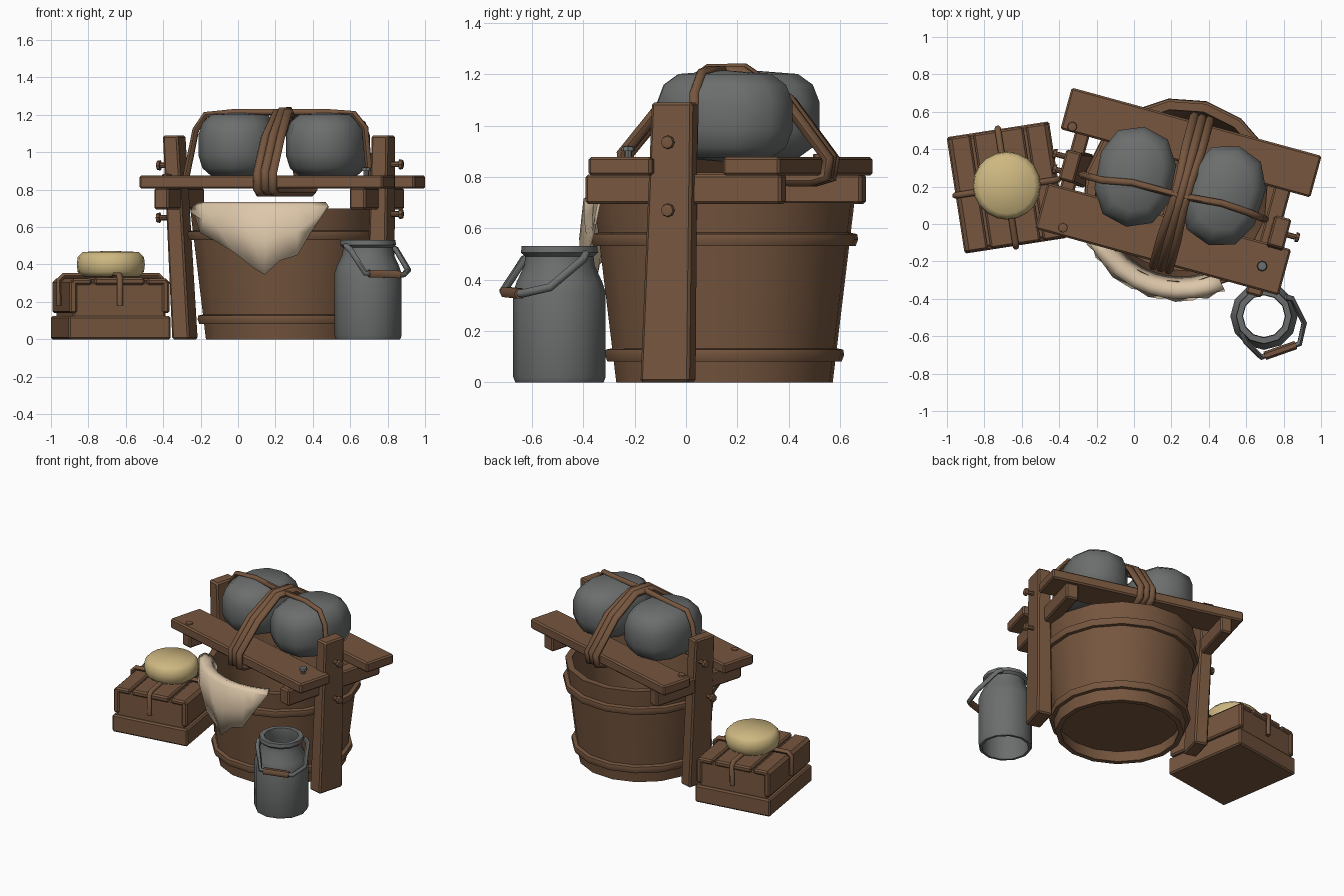
import bpy, bmesh, math
from mathutils import Matrix, Vector

if "Cube" in bpy.data.objects:
    bpy.data.objects.remove(bpy.data.objects["Cube"])


def material(name, rgb):
    m = bpy.data.materials.new(name)
    m.diffuse_color = (*rgb, 1)
    m.use_nodes = True
    m.node_tree.nodes["Principled BSDF"].inputs["Base Color"].default_value = m.diffuse_color
    return m


WOOD = material("brown wood", (0.18, 0.093, 0.049))
GREY = material("grey", (0.15, 0.155, 0.155))
CLOTH = material("cream cloth", (0.72, 0.57, 0.40))
CHEESE = material("pale yellow", (0.62, 0.48, 0.22))

# Local frames: the turned bucket group and the turned crate
BUCKET = Matrix.Translation((0.25, 0.15, 0)) @ Matrix.Rotation(math.radians(-15.3), 4, 'Z')
CRATE = Matrix.Translation((-0.68, 0.195, 0)) @ Matrix.Rotation(math.radians(8.8), 4, 'Z')
WORLD = Matrix.Identity(4)


def finish(name, mesh, mat, frame, angle=40):
    mesh.materials.clear()
    mesh.materials.append(mat)
    ob = bpy.data.objects.new(name, mesh)
    bpy.context.collection.objects.link(ob)
    ob.matrix_world = frame
    bpy.ops.object.select_all(action='DESELECT')
    ob.select_set(True)
    bpy.context.view_layer.objects.active = ob
    bpy.ops.object.shade_smooth_by_angle(angle=math.radians(angle))
    return ob


def from_bm(name, bm, mat, frame, angle=40):
    bmesh.ops.recalc_face_normals(bm, faces=bm.faces)
    me = bpy.data.meshes.new(name)
    bm.to_mesh(me)
    bm.free()
    return finish(name, me, mat, frame, angle)


def box(name, lo, hi, mat, frame, foot=(0, 0), flare=1.0, bevel=0.01):
    """Box between two corners; its lower end may be shifted and flared."""
    bm = bmesh.new()
    bmesh.ops.create_cube(bm, size=1)
    lo, hi = Vector(lo), Vector(hi)
    mid, size = (lo + hi) / 2, hi - lo
    for v in bm.verts:
        low = v.co.z < 0
        s = flare if low else 1
        v.co = Vector((v.co.x * size.x * s, v.co.y * size.y * s, v.co.z * size.z)) + mid
        if low:
            v.co.x += foot[0]
            v.co.y += foot[1]
    bmesh.ops.bevel(bm, geom=bm.edges[:], offset=bevel, segments=1, affect='EDGES')
    return from_bm(name, bm, mat, frame, 25)


def lathe(name, profile, sides, mat, frame, closed=False, angle=40):
    """Spin (radius, z) points round the z axis."""
    bm = bmesh.new()
    rings = [[bm.verts.new((r * math.cos(2 * math.pi * i / sides),
                            r * math.sin(2 * math.pi * i / sides), z))
              for i in range(sides)] for r, z in profile]
    pairs = list(zip(rings, rings[1:])) + ([(rings[-1], rings[0])] if closed else [])
    for a, b in pairs:
        for i in range(sides):
            j = (i + 1) % sides
            bm.faces.new((a[i], a[j], b[j], b[i]))
    bmesh.ops.remove_doubles(bm, verts=bm.verts, dist=1e-5)
    return from_bm(name, bm, mat, frame, angle)


def tube(name, pts, r, mat, frame, cyclic=False):
    cu = bpy.data.curves.new(name, 'CURVE')
    cu.dimensions = '3D'
    cu.bevel_depth = r
    cu.bevel_resolution = 1
    cu.use_fill_caps = True
    sp = cu.splines.new('POLY')
    sp.points.add(len(pts) - 1)
    for p, co in zip(sp.points, pts):
        p.co = (*co, 1)
    sp.use_cyclic_u = cyclic
    tmp = bpy.data.objects.new(name, cu)
    bpy.context.collection.objects.link(tmp)
    bpy.context.view_layer.update()
    me = bpy.data.meshes.new_from_object(tmp.evaluated_get(bpy.context.evaluated_depsgraph_get()))
    bpy.data.objects.remove(tmp)
    return finish(name, me, mat, frame, 60)


# Bucket with a recessed floor, and its hoops
lathe("bucket", [(0, 0.08), (0.40, 0.08), (0.39, 0), (0.425, 0), (0.51, 0.70), (0.465, 0.70),
                 (0.405, 0.11), (0, 0.11)], 16, WOOD, BUCKET)
for z, r in ((0.107, 0.44), (0.557, 0.495)):
    lathe("bucket_hoop", [(r - 0.02, z - 0.026), (r + 0.02, z - 0.026), (r + 0.03, z),
                          (r + 0.026, z + 0.02), (r - 0.01, z + 0.028)], 16, WOOD, BUCKET, True)

# Posts, cross bars and top planks
box("left_post", (-0.655, -0.085, 0.0), (-0.57, 0.08, 1.09), WOOD, BUCKET, (0.06, 0), 1.12)
box("right_post", (0.515, -0.13, 0.0), (0.605, 0.035, 1.09), WOOD, BUCKET, (-0.01, -0.03), 1.2)
box("left_cross_bar", (-0.635, -0.33, 0.695), (-0.555, 0.40, 0.81), WOOD, BUCKET)
box("right_cross_bar", (0.47, -0.41, 0.695), (0.56, 0.38, 0.81), WOOD, BUCKET)
box("back_plank", (-0.715, 0.175, 0.805), (0.67, 0.405, 0.877), WOOD, BUCKET)
box("front_plank", (-0.705, -0.375, 0.805), (0.645, -0.12, 0.877), WOOD, BUCKET)

# Bolts through the posts and nails in the planks
BOLT = [(0, 0), (0.015, 0), (0.015, 0.05), (0.028, 0.05), (0.024, 0.068), (0, 0.072)]
for p, q, z, turn in ((0.60, -0.05, 0.935, 90), (0.60, -0.05, 0.67, 90),
                      (-0.63, -0.04, 0.65, -90), (-0.65, 0.04, 0.93, -90)):
    lathe("post_bolt", BOLT, 8, WOOD, BUCKET @ Matrix.Translation((p, q, z))
          @ Matrix.Rotation(math.radians(turn), 4, 'Y'))
for x, y, h, mat in ((-0.33, 0.52, 0.82, WOOD), (0.685, -0.225, 0.85, GREY), (-0.38, -0.02, 0.815, WOOD)):
    lathe("plank_nail", BOLT, 8, mat, Matrix.Translation((x, y, h)))


# Two boulders: squared-off spheres
def boulder(p, q, turn, size):
    bm = bmesh.new()
    bmesh.ops.create_uvsphere(bm, u_segments=10, v_segments=7, radius=1)
    for v in bm.verts:
        c = v.co
        xy = math.hypot(c.x, c.y)
        k = xy ** 0.55 / xy if xy > 1e-4 else 0
        flat = [math.copysign(abs(a * k) ** 0.85, a) for a in (c.x, c.y)]
        v.co = Vector((flat[0] * size[0], flat[1] * size[1],
                       math.copysign(abs(c.z) ** 0.8, c.z) * size[2]))
    from_bm("boulder", bm, GREY, BUCKET @ Matrix.Translation((p, q, 1.037))
            @ Matrix.Rotation(math.radians(turn), 4, 'Z'), 45)


boulder(-0.262, 0.035, 5, (0.215, 0.275, 0.178))
boulder(0.222, 0.062, -2, (0.215, 0.28, 0.178))

# Triple rope lashing round the planks, and the long rope over the boulders
LOOP = [(-0.40, 0.80), (-0.40, 0.89), (-0.24, 1.08), (-0.06, 1.21), (0.08, 1.21),
        (0.26, 1.09), (0.43, 0.87), (0.42, 0.80), (0.36, 0.785), (-0.36, 0.785)]
for k in (-1, 0, 1):
    tube("rope_lashing", [(0.042 * k * (0.7 if z > 1.1 else 1), q, z + 0.01 * (k == 0))
                          for q, z in LOOP], 0.025, WOOD, BUCKET, True)
tube("long_rope", [(-0.54, -0.03, 0.86), (-0.485, -0.03, 1.12), (-0.43, -0.03, 1.20), (-0.27, 0, 1.215),
                   (0, 0, 1.215), (0.22, 0.02, 1.215), (0.38, 0.01, 1.205), (0.445, 0, 1.13),
                   (0.47, 0, 0.87)], 0.019, WOOD, BUCKET)

# Cloth draped over the front of the rim
HEM = [(207, 0.66), (216, 0.57), (230, 0.51), (242, 0.46), (252, 0.38), (259, 0.345),
       (267, 0.42), (277, 0.45), (285, 0.57), (295, 0.71)]
bm = bmesh.new()
cols = []
for i, (a, hem) in enumerate(HEM):
    a = math.radians(a)
    fold = 0.012 * (-1) ** i
    pts = [(0.43, 0.64), (0.47, 0.72), (0.515, 0.735), (0.55, 0.715),
           (0.555 + fold, (0.70 + hem) / 2), (0.55 - fold, hem)]
    cols.append([bm.verts.new((0.25 + r * math.cos(a), 0.15 + r * math.sin(a), z)) for r, z in pts])
for a, b in zip(cols, cols[1:]):
    for j in range(5):
        bm.faces.new((a[j], b[j], b[j + 1], a[j + 1]))
cloth = from_bm("cloth", bm, CLOTH, WORLD, 60)
cloth.modifiers.new("thickness", 'SOLIDIFY').thickness = 0.012

# Milk can, open at both ends, with a hanging handle
lathe("can", [(0.172, 0), (0.18, 0.02), (0.18, 0.35), (0.167, 0.39), (0.137, 0.455), (0.133, 0.49),
              (0.15, 0.505), (0.147, 0.53), (0.115, 0.53), (0.112, 0.46), (0.155, 0.36), (0.155, 0)],
      12, GREY, Matrix.Translation((0.695, -0.493, 0)), True)
tube("can_handle", [(0.575, -0.58, 0.50), (0.60, -0.63, 0.48), (0.68, -0.712, 0.355), (0.885, -0.64, 0.345),
                    (0.91, -0.53, 0.37), (0.845, -0.40, 0.48), (0.81, -0.39, 0.50)], 0.016, GREY, WORLD)
tube("handle_grip", [(0.70, -0.705, 0.352), (0.865, -0.647, 0.346)], 0.023, WOOD, WORLD)

# Crate: two courses of boards, slatted lid and rope
box("crate_base", (-0.277, -0.315, 0), (0.277, 0.315, 0.125), WOOD, CRATE)
box("crate_upper", (-0.25, -0.298, 0.10), (0.25, 0.298, 0.305), WOOD, CRATE)
for s in (-1, 1):
    box("crate_side_board", (s * 0.25 - 0.02, -0.31, 0.14), (s * 0.25 + 0.02, 0.31, 0.315), WOOD, CRATE)
    box("crate_side_slat", (s * 0.205 - 0.055, -0.31, 0.29), (s * 0.205 + 0.055, 0.31, 0.325), WOOD, CRATE)
box("crate_lid", (-0.135, -0.31, 0.29), (0.135, 0.31, 0.33), WOOD, CRATE)
tube("crate_rope_long", [(0, -0.318, 0.18), (0, -0.321, 0.325), (0, -0.298, 0.343),
                         (0, 0.298, 0.343), (0, 0.321, 0.325), (0, 0.318, 0.18)], 0.017, WOOD, CRATE)
tube("crate_rope_cross", [(-0.278, 0, 0.18), (-0.28, 0, 0.315), (-0.255, 0, 0.34),
                          (0.255, 0, 0.34), (0.28, 0, 0.315), (0.278, 0, 0.18)], 0.017, WOOD, CRATE)

# Round cheese on the crate
lathe("cheese", [(0, 0.335), (0.15, 0.335), (0.177, 0.36), (0.182, 0.40), (0.177, 0.44),
                 (0.15, 0.467), (0, 0.473)], 20, CHEESE, Matrix.Translation((-0.68, 0.205, 0)), angle=60)
